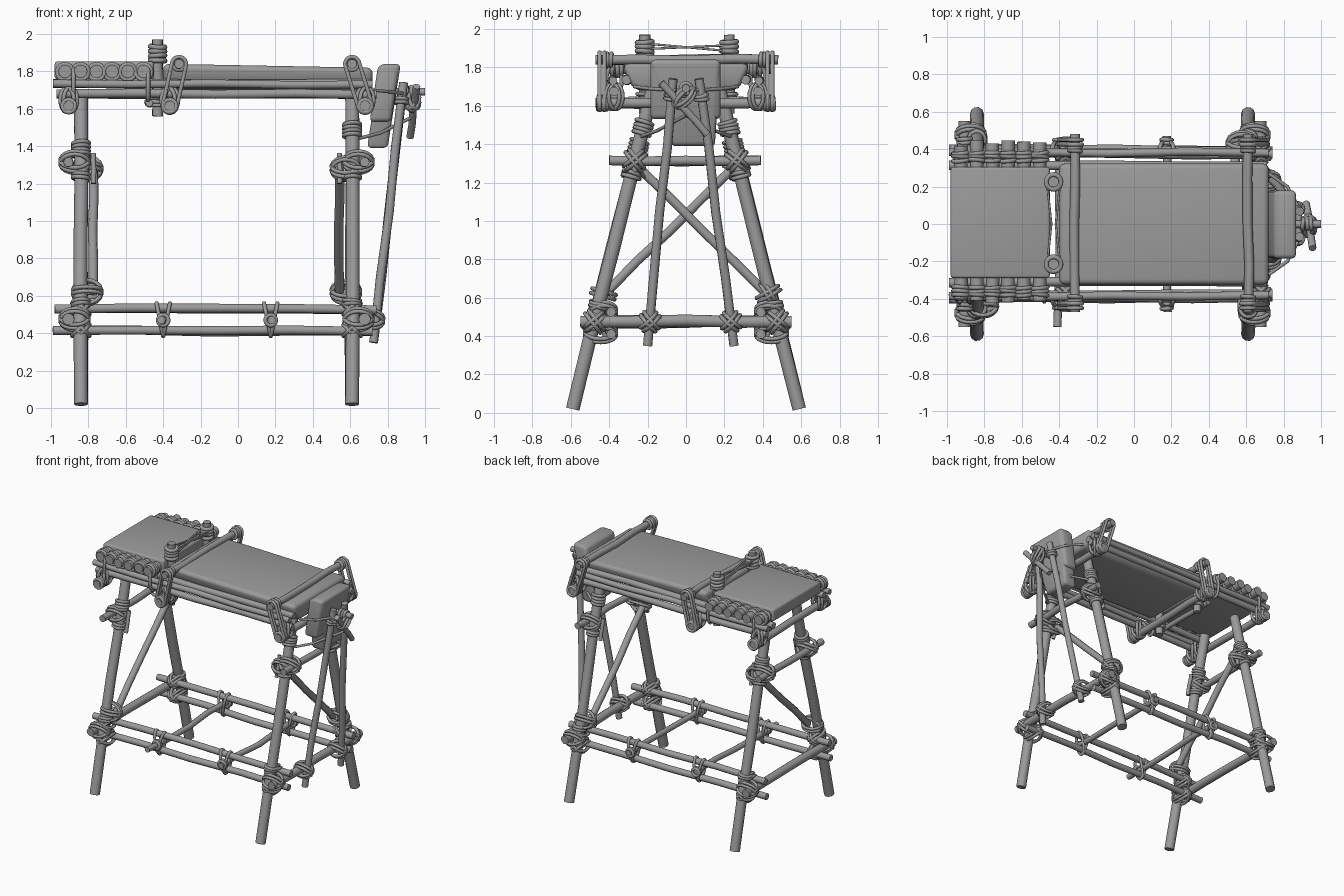
import bpy
import bmesh
import math
import random
from mathutils import Vector as V

random.seed(4)
if "Cube" in bpy.data.objects:
    bpy.data.objects.remove(bpy.data.objects["Cube"])

grey = bpy.data.materials.new("weathered grey")
grey.use_nodes = True
colour = (0.33, 0.33, 0.33, 1)
grey.diffuse_color = colour
grey.node_tree.nodes["Principled BSDF"].inputs["Base Color"].default_value = colour

X, Y, Z = V((1, 0, 0)), V((0, 1, 0)), V((0, 0, 1))
SIDES = (-1, 1)
ROPE = 0.011
parts = {}


def finish(name, mesh, angle=40):
    mesh.materials.clear()
    mesh.materials.append(grey)
    mesh.shade_smooth()
    mesh.set_sharp_from_angle(angle=math.radians(angle))
    obj = bpy.data.objects.new(name, mesh)
    bpy.context.collection.objects.link(obj)
    return obj


def tube(name, pts, r, closed=False):
    parts.setdefault(name, []).append((pts, r, closed))


def stick(name, a, b, r, bend=0.007):
    # slightly crooked round pole
    a, b = V(a), V(b)
    pts = [a]
    for i in (1, 2, 3):
        wob = V([random.uniform(-bend, bend) for _ in range(3)])
        pts.append(a.lerp(b, i / 4) + wob)
    tube(name, pts + [b], r)


def loop(name, c, u, v, a, b, r=ROPE):
    # elliptical rope ring in the plane of u and v
    n = 18
    tube(name, [V(c) + u * a * math.cos(i * math.tau / n) + v * b * math.sin(i * math.tau / n)
                for i in range(n)], r, True)


def coil(name, p, axis, r, turns=3, rope=ROPE):
    # stacked rings round a pole
    axis = V(axis).normalized()
    u = axis.orthogonal().normalized()
    v = axis.cross(u)
    for i in range(turns):
        c = V(p) + axis * (i - (turns - 1) / 2) * rope * 1.8
        tilt = (v + axis * random.uniform(-0.15, 0.15)).normalized()
        loop(name, c, u, tilt, r + rope * 0.6, r + rope * 0.6, rope)


def knot(name, a, b, d1, d2, ra, rb):
    # crossed lashing round two poles whose axes pass through a and b
    d1, d2 = V(d1).normalized(), V(d2).normalized()
    n = d1.cross(d2).normalized()
    c = (V(a) + V(b)) / 2
    deep = abs((V(b) - V(a)).dot(n)) / 2 + max(ra, rb) + 0.006
    for s in SIDES:
        diag = (d1 + d2 * s).normalized()
        side = diag.cross(n)
        for t in SIDES:
            loop(name, c + side * t * 0.012, diag, n, 1.4 * max(ra, rb) + 0.012, deep)


def link(name, a, b, r):
    # long rope loop passed round two parallel crossbars
    a, b = V(a), V(b)
    d = (b - a).normalized()
    w = d.cross(Y).normalized()
    pts = []
    for c, s in ((b, 1), (a, -1)):
        for i in range(9):
            t = math.pi * i / 8
            pts.append(c + (w * math.cos(t) + d * math.sin(t)) * r * s)
    tube(name, pts, ROPE, True)


def block(name, lo, hi, shape, bevel):
    # soft padded block, reshaped by a rule on its cut vertices
    bm = bmesh.new()
    bmesh.ops.create_cube(bm, size=1)
    lo, hi = V(lo), V(hi)
    for v in bm.verts:
        v.co = V([lo[i] + (hi[i] - lo[i]) * (v.co[i] + 0.5) for i in range(3)])
    bmesh.ops.bevel(bm, geom=bm.edges[:], offset=bevel, segments=3, profile=0.5, affect='EDGES')
    for v in bm.verts:
        shape(v.co)
    mesh = bpy.data.meshes.new(name)
    bm.to_mesh(mesh)
    bm.free()
    finish(name, mesh)


def leg_at(x, s, z):
    return V((x, s * (0.595 - 0.25 * z), z))


# End trestles: splayed legs, crossbars, one diagonal brace each
for x, out, end in ((-0.84, -1, "left"), (0.61, 1, "right")):
    bar_x = x + out * 0.067
    in_x = x - out * 0.067
    for s in SIDES:
        axis = leg_at(x, s, 1) - leg_at(x, s, 0)
        stick("legs", leg_at(x, s, 0.02), leg_at(x, s, 1.69), 0.037, 0.004)
        for z, r in ((0.475, 0.032), (1.315, 0.026)):
            p = leg_at(x, s, z)
            knot("trestle_lashings", p, V((bar_x, p.y, z)), axis, Y, 0.037, r)
        coil("leg_coils", leg_at(x, s, 1.385 + 0.05 * (out + 1)), axis, 0.037, 4)
        coil("leg_coils", leg_at(x, s, 0.56), axis, 0.037, 2)
        coil("leg_coils", leg_at(x, s, 1.24), axis, 0.037, 2)
    stick("lower_crossbars", (bar_x, -0.55, 0.475), (bar_x, 0.55, 0.475), 0.032)
    stick("upper_crossbars", (bar_x, -0.4, 1.315), (bar_x, 0.39, 1.315), 0.026)
    foot, head = V((in_x, out * 0.42, 0.62)), V((in_x, -out * 0.25, 1.28))
    stick("diagonal_braces", foot, head, 0.025)
    for p, s in ((foot, out), (head, -out)):
        knot("brace_lashings", leg_at(x, s, p.z), p, axis, head - foot, 0.037, 0.025)
    # small wedges beside the leg tops
    for s in SIDES:
        stick("leg_pegs", leg_at(in_x, s, 1.2), leg_at(in_x, s, 1.36), 0.014, 0.002)

# Lower side rails with cross sticks tied between them
for s in SIDES:
    stick("lower_rails", (-0.98, s * 0.4, 0.53), (0.74, s * 0.39, 0.525), 0.025)
    stick("lower_rails", (-0.99, s * 0.4, 0.415), (0.72, s * 0.39, 0.41), 0.025)
    for x in (-0.84, 0.61):
        for z in (0.415, 0.53):
            knot("rail_lashings", leg_at(x, s, z), (x, s * 0.4, z), X, Z, 0.03, 0.025)
    for x in (-0.4, 0.175):
        for t in SIDES:
            tilt = (Z + X * t * 0.2).normalized()
            loop("cross_stick_lashings", (x + t * 0.018, s * 0.4, 0.472), Y, tilt, 0.037, 0.092)
        coil("cross_stick_lashings", (x, s * 0.44, 0.47), Y, 0.022, 2)
stick("lower_cross_sticks", (-0.41, -0.55, 0.47), (-0.4, 0.45, 0.475), 0.022, 0.012)
stick("lower_cross_sticks", (0.18, -0.47, 0.47), (0.175, 0.47, 0.475), 0.022, 0.012)

# Upper frame rails and the crossbars beneath them
for s in SIDES:
    stick("upper_inner_rails", (-0.99, s * 0.315, 1.735), (0.71, s * 0.31, 1.735), 0.025)
    stick("upper_outer_rails", (-0.97, s * 0.375, 1.68), (0.74, s * 0.375, 1.675), 0.025)
    stick("upper_outer_rails", (-0.99, s * 0.385, 1.735), (0.72, s * 0.38, 1.73), 0.022)
for x in (-0.905, -0.365, 0.68):
    stick("under_crossbars", (x, -0.47, 1.615), (x, 0.46, 1.615), 0.028)
    for s in SIDES:
        knot("frame_lashings", (x, s * 0.375, 1.615), (x, s * 0.375, 1.68), X, Y, 0.028, 0.025)
        coil("frame_lashings", (x, s * 0.435, 1.615), Y, 0.028, 3)

# Clamping bars over the bed, tied down with long loops
for top, low in ((-0.315, -0.365), (0.61, 0.68)):
    stick("clamp_bars", (top, -0.47, 1.84), (top, 0.48, 1.84), 0.026)
    for s in SIDES:
        for y in (0.425, 0.45):
            link("clamp_loops", (low, s * y, 1.615), (top, s * y, 1.84), 0.038)
        coil("clamp_coils", (top, s * 0.4, 1.84), Y, 0.026, 2)

# Row of logs carrying the small platform
for i in range(6):
    x = -0.925 + i * 0.084
    y0 = random.uniform(-0.43, -0.4)
    y1 = random.uniform(0.41, 0.46)
    stick("platform_logs", (x, y0, 1.8), (x, y1, 1.8), 0.036, 0.003)
    for s in SIDES:
        coil("log_lashings", (x, s * 0.36, 1.797), Y, 0.036, 3)
for s in SIDES:
    for x in (-0.88, -0.48):
        loop("log_ties", (x, s * 0.375, 1.73), Y, Z, 0.04, 0.085)


def flat(co):
    pass


def hide_shape(co):
    # narrow towards the underside, droop at the far end
    k = max(0, (1.83 - co.z) / 0.13)
    co.y *= 1 - 0.2 * k * k
    if co.x > 0.68:
        co.z -= 0.02


def pad_shape(co):
    # leaning pad with a narrower tongue below
    k = (1.84 - co.z) / 0.45
    co.x -= 0.07 * k
    if k > 0.5:
        co.y = co.y * 0.62 + 0.04


block("platform_cover", (-0.98, -0.29, 1.757), (-0.45, 0.305, 1.853), flat, 0.015)
block("bed_hide", (-0.4, -0.325, 1.70), (0.72, 0.325, 1.84), hide_shape, 0.03)

# Two short posts joined by cords
for y in (-0.215, 0.225):
    stick("posts", (-0.43, y, 1.56), (-0.43, y, 1.97), 0.029, 0.003)
    coil("post_coils", (-0.43, y, 1.895), Z, 0.031, 4, 0.0135)
for s in SIDES:
    for z in (1.895, 1.925):
        tube("post_cords", [V((-0.43 + s * 0.035, -0.22, z)), V((-0.43 + s * 0.012, 0, 1.905)),
                            V((-0.43 + s * 0.035, 0.22, z - 0.01))], 0.006)
stick("post_bar", (-0.475, -0.3, 1.63), (-0.475, 0.3, 1.63), 0.02)
for y in (-0.215, 0.225):
    coil("post_coils", (-0.43, y, 1.64), Z, 0.031, 3)

# Leaning poles with the hanging pad at the right end
for s, y in ((-1, -0.2), (1, 0.25)):
    foot, head = V((0.725, y, 0.35)), V((0.885, s * 0.068, 1.74))
    stick("leaning_poles", foot, head, 0.024, 0.005)
    p = foot.lerp(head, 0.09)
    knot("pole_lashings", p, (0.677, p.y, 0.475), head - foot, Y, 0.024, 0.032)
    coil("pole_lashings", foot.lerp(head, 0.93), head - foot, 0.024, 2)
    # stay cords back to the legs
    tube("stay_cords", [leg_at(0.64, s, 1.44), V((0.76, s * 0.15, 1.47)), V((0.92, 0, 1.55))], 0.009)
    tube("stay_cords", [V((0.72, s * 0.27, 1.7)), V((0.82, s * 0.2, 1.69)), V((0.9, s * 0.05, 1.68))], 0.009)

block("hanging_pad", (0.76, -0.185, 1.39), (0.87, 0.18, 1.84), pad_shape, 0.025)
# extra cut: upper part of the pad keeps its full width lower down
block("pad_upper", (0.75, -0.185, 1.53), (0.865, 0.18, 1.835), lambda co: setattr(
    co, "x", co.x - 0.15 * (1.84 - co.z)), 0.025)
stick("pole_spreader", (0.885, -0.11, 1.655), (0.885, 0.11, 1.655), 0.018)
stick("toggle_peg", (0.85, 0, 1.69), (1.0, 0, 1.69), 0.021, 0.002)
stick("toggle_stick", (0.955, -0.13, 1.72), (0.92, 0.11, 1.45), 0.02, 0.003)
knot("toggle_lashing", (0.93, 0, 1.69), (0.935, -0.02, 1.6), X, (0, 1, -1), 0.02, 0.02)
coil("toggle_lashing", (0.925, 0, 1.69), X, 0.021, 3)

# Turn each group of poles or ropes into one mesh
curves = []
for name, runs in parts.items():
    data = bpy.data.curves.new(name, 'CURVE')
    data.dimensions = '3D'
    data.bevel_depth = 1
    data.bevel_resolution = 3
    data.use_fill_caps = True
    for pts, r, closed in runs:
        sp = data.splines.new('POLY')
        sp.points.add(len(pts) - 1)
        for p, q in zip(sp.points, pts):
            p.co = (*q, 1)
            p.radius = r
        sp.use_cyclic_u = closed
    obj = bpy.data.objects.new(name + "_path", data)
    bpy.context.collection.objects.link(obj)
    curves.append((name, obj))
bpy.context.view_layer.update()
graph = bpy.context.evaluated_depsgraph_get()
made = [(n, bpy.data.meshes.new_from_object(o.evaluated_get(graph))) for n, o in curves]
for n, o in curves:
    bpy.data.objects.remove(o)
for n, mesh in made:
    finish(n, mesh, 50)
